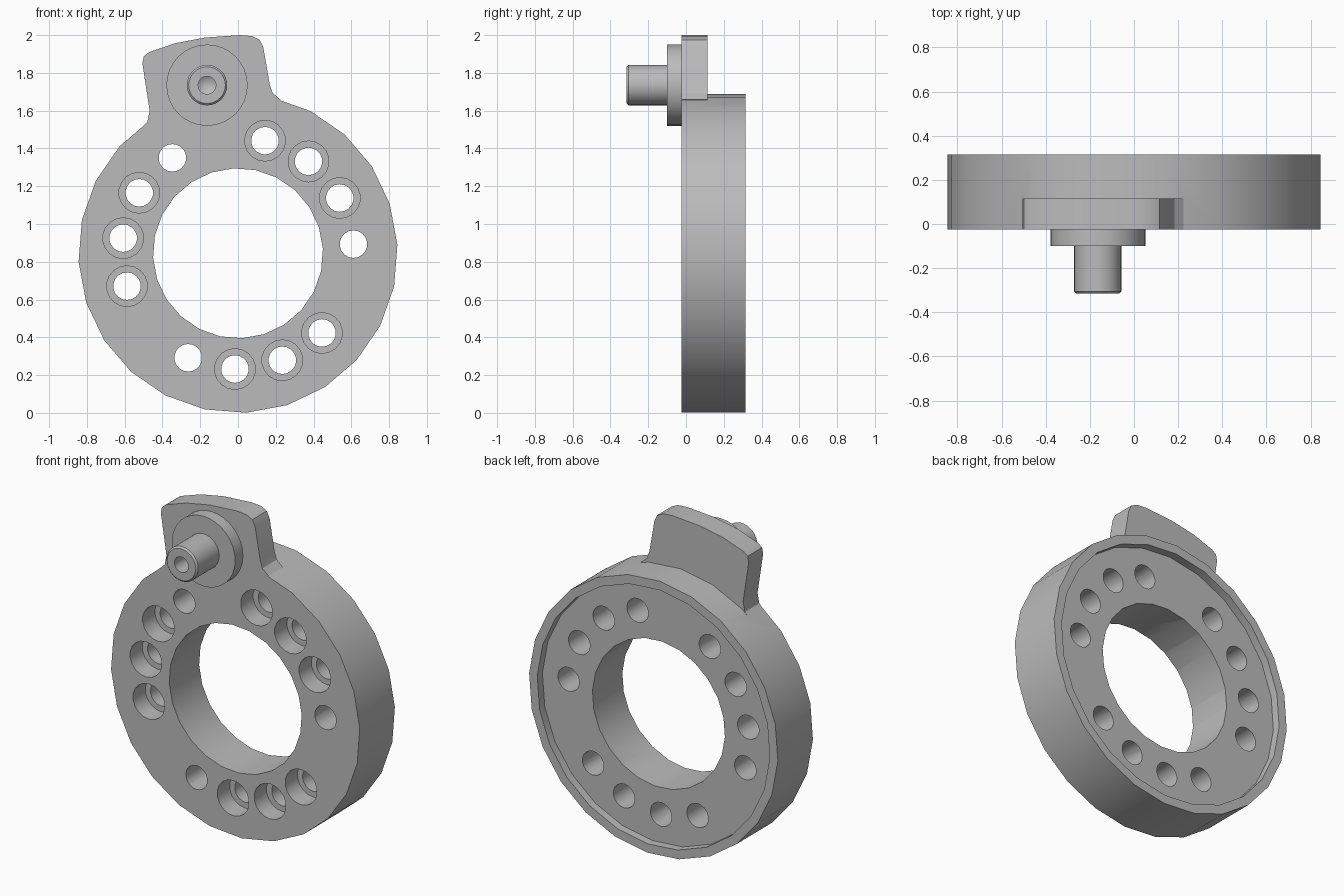
import bpy, bmesh, math
from mathutils import Matrix, Vector

cube = bpy.data.objects.get("Cube")
if cube:
    bpy.data.objects.remove(cube, do_unlink=True)

grey = bpy.data.materials.new("grey metal")
grey.use_nodes = True
colour = (0.5, 0.5, 0.5, 1)
grey.diffuse_color = colour
grey.node_tree.nodes["Principled BSDF"].inputs["Base Color"].default_value = colour

FRONT, BACK = -0.025, 0.315
CZ, R = 0.845, 0.845


def finish(name, bm):
    bmesh.ops.recalc_face_normals(bm, faces=bm.faces)
    mesh = bpy.data.meshes.new(name)
    bm.to_mesh(mesh)
    bm.free()
    mesh.materials.append(grey)
    ob = bpy.data.objects.new(name, mesh)
    bpy.context.collection.objects.link(ob)
    return ob


def lathe(name, profile, x, z, sides, start=0):
    """Revolve (radius, y) points about the y axis through (x, z)."""
    bm = bmesh.new()
    rings = []
    for r, y in profile:
        if r == 0:
            rings.append([bm.verts.new((x, y, z))] * sides)
        else:
            angles = [start + math.tau * i / sides for i in range(sides)]
            rings.append([bm.verts.new((x + r * math.sin(a), y, z + r * math.cos(a)))
                          for a in angles])
    for a, b in zip(rings, rings[1:]):
        for i in range(sides):
            j = (i + 1) % sides
            bm.faces.new(dict.fromkeys((a[i], a[j], b[j], b[i])))
    return finish(name, bm)


def boolean(target, tool, operation):
    mod = target.modifiers.new(operation.lower(), "BOOLEAN")
    mod.operation, mod.solver, mod.object = operation, "EXACT", tool
    bpy.context.view_layer.objects.active = target
    bpy.ops.object.modifier_apply(modifier=mod.name)
    bpy.data.objects.remove(tool, do_unlink=True)


def smooth(ob):
    bpy.ops.object.select_all(action="DESELECT")
    ob.select_set(True)
    bpy.context.view_layer.objects.active = ob
    bpy.ops.object.shade_smooth_by_angle(angle=math.radians(30))


# Outer ring, solid at first, with a shallow recess in the back
offset = math.radians(12)
ring = lathe("ring_body", [(0, FRONT), (R, FRONT), (R, BACK), (0.79, BACK),
                           (0.79, BACK - 0.05), (0, BACK - 0.05)], 0, CZ, 24, offset)

# Lug with rounded corners and fillets into the ring
outline = [(-0.51, 1.51), (-0.48, 1.54), (-0.468, 1.6), (-0.506, 1.85), (-0.499, 1.888),
           (-0.47, 1.91), (-0.333, 1.957), (-0.175, 1.987), (0.01, 2.0), (0.075, 1.995),
           (0.115, 1.975), (0.134, 1.935), (0.168, 1.74), (0.183, 1.694), (0.225, 1.658),
           (0.1, 1.6), (-0.35, 1.5)]
bm = bmesh.new()
face = bm.faces.new([bm.verts.new((x, FRONT, z)) for x, z in outline])
side = bmesh.ops.extrude_face_region(bm, geom=[face])["geom"]
bmesh.ops.translate(bm, vec=(0, 0.14, 0),
                    verts=[v for v in side if isinstance(v, bmesh.types.BMVert)])
boolean(ring, finish("lug", bm), "UNION")

# Central bore
boolean(ring, lathe("bore_cutter", [(0, -0.5), (0.45, -0.5), (0.45, 0.5), (0, 0.5)],
                    0, CZ, 24, offset), "DIFFERENCE")

# Three groups of four holes, the last of each group without a counterbore
for group in range(3):
    for i in range(4):
        a = math.radians(13.5 + 120 * group + 24 * i)
        hole = [(0.073, 0.5), (0, 0.5)]
        if i < 3:
            seat = FRONT + 0.12
            profile = [(0, -0.5), (0.108, -0.5), (0.108, seat), (0.073, seat)] + hole
        else:
            profile = [(0, -0.5), (0.073, -0.5)] + hole
        cutter = lathe("hole_cutter", profile, 0.613 * math.sin(a),
                       CZ + 0.613 * math.cos(a), 18)
        boolean(ring, cutter, "DIFFERENCE")
smooth(ring)

# Flanged pin with a chamfered end and a drilled centre
pin = lathe("flanged_pin", [(0, FRONT), (0.215, FRONT), (0.215, -0.1), (0.107, -0.1),
                            (0.107, -0.305), (0.097, -0.315), (0.047, -0.315),
                            (0.047, -0.21), (0, -0.18)], -0.164, 1.735, 32)
smooth(pin)
